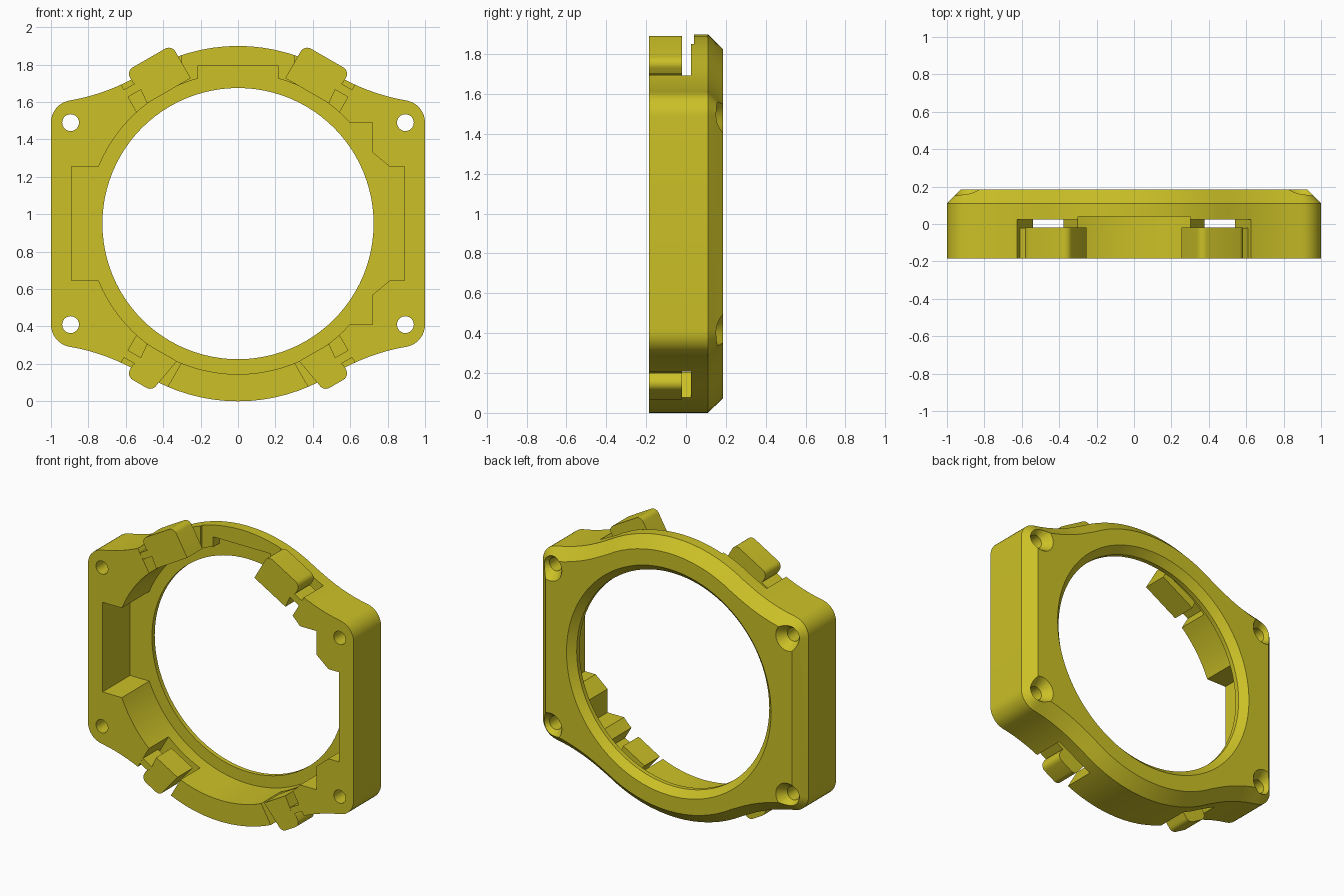
import bpy, bmesh, math
from mathutils import Vector

if "Cube" in bpy.data.objects:
    bpy.data.objects.remove(bpy.data.objects["Cube"])

CZ = 0.95                      # height of the ring axis
FRONT, BACK, FLOOR = -0.185, 0.185, 0.11

paint = bpy.data.materials.new("mustard_yellow")
paint.diffuse_color = (0.60, 0.53, 0.02, 1)
paint.use_nodes = True
paint.node_tree.nodes["Principled BSDF"].inputs["Base Color"].default_value = paint.diffuse_color


def loft(name, sections):
    """Solid through matching closed (x, z) loops given as (y, points)."""
    bm = bmesh.new()
    rings = [[bm.verts.new((x, y, z)) for x, z in pts] for y, pts in sections]
    n = len(rings[0])
    for a, b in zip(rings, rings[1:]):
        for i in range(n):
            j = (i + 1) % n
            bm.faces.new((a[i], a[j], b[j], b[i]))
    bm.faces.new(rings[0])
    bm.faces.new(rings[-1][::-1])
    bmesh.ops.recalc_face_normals(bm, faces=bm.faces)
    me = bpy.data.meshes.new(name)
    bm.to_mesh(me)
    bm.free()
    ob = bpy.data.objects.new(name, me)
    bpy.context.collection.objects.link(ob)
    me.materials.append(paint)
    return ob


def prism(name, pts, y0, y1):
    return loft(name, [(y0, pts), (y1, pts)])


def circle(r, n, x=0, z=CZ):
    return [(x + r * math.cos(2 * math.pi * i / n),
             z + r * math.sin(2 * math.pi * i / n)) for i in range(n)]


def rect(x0, z0, x1, z1):
    return [(x0, z0), (x1, z0), (x1, z1), (x0, z1)]


def cut(target, cutter):
    mod = target.modifiers.new("cut", 'BOOLEAN')
    mod.operation, mod.solver, mod.object = 'DIFFERENCE', 'EXACT', cutter
    bpy.context.view_layer.update()
    dg = bpy.context.evaluated_depsgraph_get()
    me = bpy.data.meshes.new_from_object(target.evaluated_get(dg))
    target.modifiers.clear()
    target.data = me
    bpy.data.objects.remove(cutter)


def inset(pts, d):
    """Offset a counter-clockwise loop inwards."""
    out = []
    for i, p in enumerate(pts):
        a, b = Vector(pts[i - 1]), Vector(pts[(i + 1) % len(pts)])
        t = (b - a).normalized()
        out.append((p[0] - t.y * d, p[1] + t.x * d))
    return out


def clip_frame(sx, sz, pts):
    """Map (radial, tangential) points of a clip at 60 degrees to (x, z)."""
    c, s = 0.5, math.sqrt(0.75)
    return [(sx * (r * c + t * s), CZ + sz * (r * s - t * c)) for r, t in pts]


def clip_rect(sx, sz, r0, r1, t0, t1):
    return clip_frame(sx, sz, [(r0, t0), (r1, t0), (r1, t1), (r0, t1)])


# Outline of one quarter: corner round, shoulder sweep, ring arc
quarter = [(0.88 + 0.12 * math.cos(math.radians(a)),
            0.54 + 0.12 * math.sin(math.radians(a))) for a in range(0, 81, 10)]
quarter += [(0.85, 0.668), (0.80, 0.68), (0.75, 0.695), (0.70, 0.712),
            (0.65, 0.732), (0.60, 0.755), (0.55, 0.781)]
quarter += [(0.95 * math.cos(math.radians(a)), 0.95 * math.sin(math.radians(a)))
            for a in range(58, 90, 4)]
q2 = [(-x, z) for x, z in reversed(quarter)]
half = quarter + [(0, 0.95)] + q2
outline = half + [(-x, -z) for x, z in half]
outline = [(x, z + CZ) for x, z in outline]

# Frame with a bevelled back edge
frame = loft("bezel_frame", [(FRONT, outline), (FLOOR, outline),
                             (BACK, inset(outline, 0.073))])

# Bore, flared towards the back
cut(frame, loft("bore_cutter", [(-0.3, circle(0.725, 96)), (0.14, circle(0.725, 96)),
                                (0.24, circle(0.825, 96))]))

# Front recess, side pockets and top relief
right_pocket = [(0.5, 0.41), (0.72, 0.41), (0.72, 0.57), (0.81, 0.645), (0.89, 0.645),
                (0.89, 1.255), (0.81, 1.255), (0.72, 1.33), (0.72, 1.49), (0.5, 1.49)]
for pts in (circle(0.805, 96), rect(-0.89, 0.645, -0.5, 1.255), right_pocket,
            rect(-0.215, 1.5, 0.215, 1.795)):
    cut(frame, prism("recess_cutter", pts, -0.3, FLOOR))

# Open gap in the ring between the upper clips
cut(frame, prism("gap_cutter", rect(-0.3, 1.66, 0.3, 2.1), -0.3, 0.04))

for sx in (-1, 1):
    for sz in (-1, 1):
        # Screw hole with countersink on the back
        x, z = sx * 0.895, CZ + sz * 0.54
        cut(frame, loft("screw_cutter", [(-0.3, circle(0.045, 24, x, z)),
                                         (0.125, circle(0.045, 24, x, z)),
                                         (0.225, circle(0.12, 24, x, z))]))
        # Slot around each clip
        t0 = -0.30 if sz > 0 else -0.11
        cut(frame, prism("clip_slot_cutter",
                         clip_rect(sx, sz, 0.78, 1.1, t0, 0.17), -0.3, 0.025))

        # Snap clip: wide at the top, narrow at the bottom, rounded outer corners
        t0 = -0.17 if sz > 0 else -0.085
        slope = 0.0 if sz > 0 else 0.03
        rad, t1, r1 = 0.04, 0.11, 1.005
        pts = [(0.80, t0)]
        for tc, a0 in ((t0 + slope + rad, 180), (t1 - rad, 90)):
            for a in range(a0, a0 - 91, -15):
                pts.append((r1 - rad + rad * math.sin(math.radians(a)),
                            tc + rad * math.cos(math.radians(a))))
        pts += [(0.935, t1), (0.90, 0.09), (0.80, 0.10)]
        level = "upper" if sz > 0 else "lower"
        side = "right" if sx > 0 else "left"
        prism(f"{level}_{side}_clip", clip_frame(sx, sz, pts), FRONT, -0.02)
        # Hinge bridge from the clip to the frame
        prism(f"{level}_{side}_clip_bridge",
              clip_rect(sx, sz, 0.88, 0.925, 0.07, 0.19), FRONT + 0.001, -0.021)

# Smooth the curved walls, keep edges sharp
for ob in bpy.context.collection.objects:
    bpy.ops.object.select_all(action='DESELECT')
    bpy.context.view_layer.objects.active = ob
    ob.select_set(True)
    bpy.ops.object.shade_smooth_by_angle(angle=math.radians(25))
